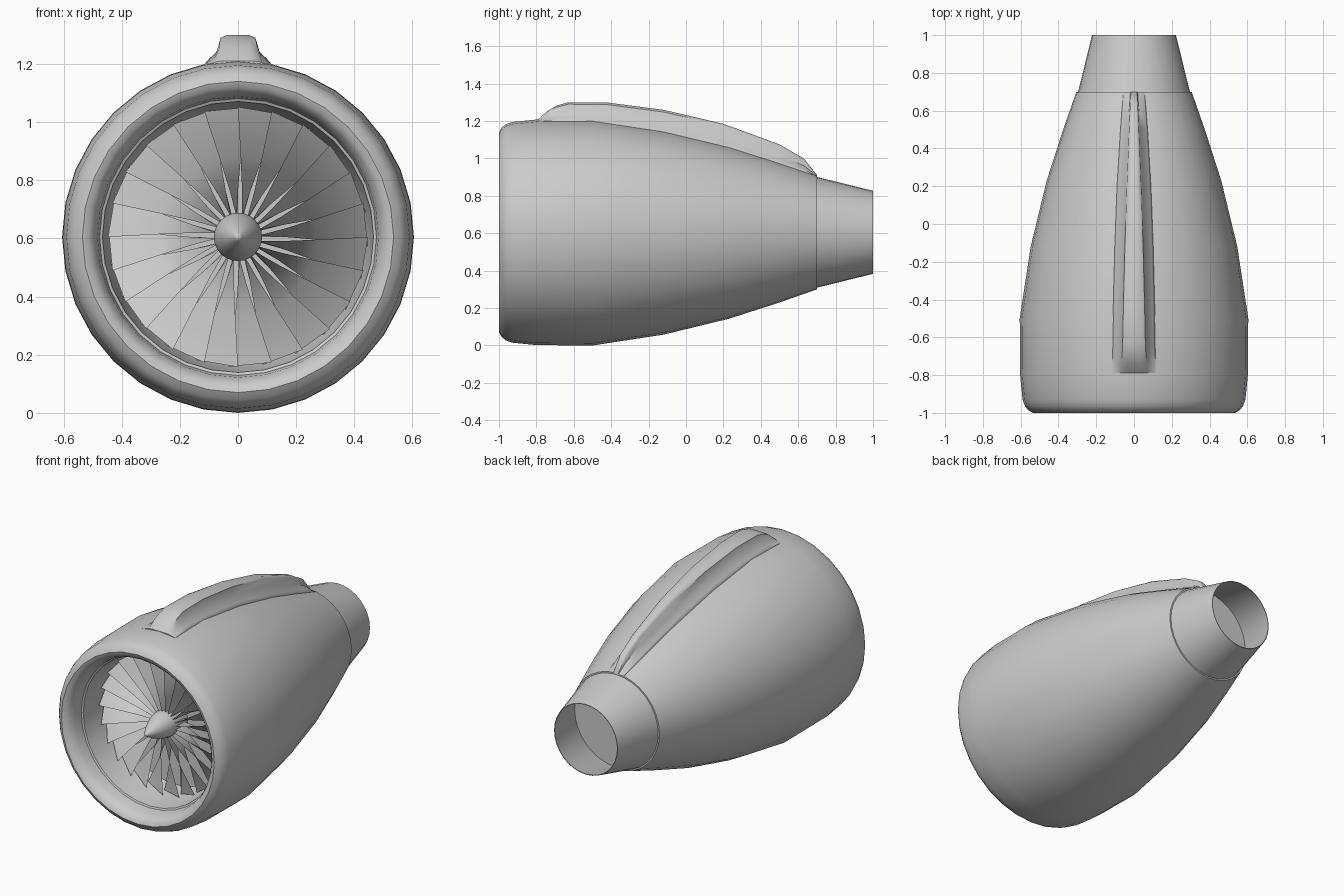
import bpy, bmesh
from math import sin, cos, pi, radians, sqrt

if "Cube" in bpy.data.objects:
    bpy.data.objects.remove(bpy.data.objects["Cube"], do_unlink=True)

AXIS = 0.605   # height of the engine axis
GREY = (0.6, 0.6, 0.6, 1)
metal = bpy.data.materials.new("plain_grey")
metal.use_nodes = True
metal.diffuse_color = GREY
metal.node_tree.nodes["Principled BSDF"].inputs["Base Color"].default_value = GREY


def finish(name, bm, angle=35, recalc=True):
    if recalc:
        bmesh.ops.recalc_face_normals(bm, faces=bm.faces)
    mesh = bpy.data.meshes.new(name)
    bm.to_mesh(mesh)
    bm.free()
    mesh.materials.append(metal)
    ob = bpy.data.objects.new(name, mesh)
    bpy.context.collection.objects.link(ob)
    bpy.ops.object.select_all(action="DESELECT")
    ob.select_set(True)
    bpy.context.view_layer.objects.active = ob
    if angle:
        bpy.ops.object.shade_smooth_by_angle(angle=radians(angle))
    return ob


def polar(bm, r, a, y):
    return bm.verts.new((r * sin(a), y, AXIS + r * cos(a)))


def lathe(name, profile, n=32, angle=35):
    """Revolve (y, radius) points around the engine axis."""
    bm = bmesh.new()
    rings = [[polar(bm, r, 2 * pi * i / n, y) for i in range(n)] for y, r in profile]
    for a, b in zip(rings, rings[1:]):
        for i in range(n):
            j = (i + 1) % n
            bm.faces.new((a[i], a[j], b[j], b[i]))
    bmesh.ops.remove_doubles(bm, verts=bm.verts, dist=1e-5)
    return finish(name, bm, angle)


# Outer cowl, from front lip to rear edge
cowl = [(-1, .535), (-.985, .56), (-.965, .577), (-.93, .59), (-.8, .603),
        (-.5, .605), (-.12, .547), (.23, .462), (.5, .375), (.7, .305)]
# Intake lip, duct wall and the wall behind the fan
duct = [(.7, .28), (.4, .35), (-.62, .43), (-.62, 0)]
intake = [(-.7, .45), (-.88, .466), (-.885, .476), (-.94, .483), (-.975, .498), (-.993, .515)]
lathe("nacelle", duct[::-1][:2] + intake + cowl + duct[:1])

# Exhaust nozzle, open at the back
lathe("exhaust_nozzle", [(.7, 0), (.7, .288), (1, .218), (1, .222), (.7, .296)])

# Nose spinner
lathe("spinner", [(-.93, 0), (-.915, .015), (-.86, .045), (-.79, .073), (-.74, .083), (-.62, .083)], 24)

# Fan blades: radius, leading angle, trailing angle, chord depth
BLADES = 24
stations = [(.07, 11, 14, .1), (.16, 5, 15, .09), (.27, 2, 17, .08), (.447, 0, 19, .06)]
bm = bmesh.new()
for k in range(BLADES):
    turn = 2 * pi * k / BLADES
    rows = [(polar(bm, r, turn + radians(lead), -.75),
             polar(bm, r, turn + radians(trail), -.75 + depth))
            for r, lead, trail, depth in stations]
    for (a, b), (c, d) in zip(rows, rows[1:]):
        bm.faces.new((a, b, d, c))
finish("fan_blades", bm, recalc=False)


def cowl_radius(y):
    for (y0, r0), (y1, r1) in zip(cowl, cowl[1:]):
        if y0 <= y <= y1:
            return r0 + (r1 - r0) * (y - y0) / (y1 - y0)
    return cowl[-1][1]


# Pylon fairing on top: (y, crest height, base half width, crest half width)
sections = [(-.79, 1.21, .115, .07), (-.74, 1.255, .114, .066), (-.69, 1.283, .113, .063),
            (-.63, 1.3, .112, .06), (-.43, 1.3, .11, .056), (-.12, 1.26, .102, .048),
            (.2, 1.185, .09, .038), (.5, 1.075, .072, .026), (.63, 1.0, .062, .02),
            (.7, .912, .055, .016)]
bm = bmesh.new()
loops = []
for y, top, base, crest in sections:
    r = cowl_radius(y)
    foot = AXIS + sqrt(r * r - base * base)
    rise = top - foot
    half = [(base, foot - .02), (base, foot + .04 * rise), (base * .9, foot + .17 * rise),
            (crest * 1.2, foot + .45 * rise), (crest, top - .1 * rise), (crest * .6, top)]
    outline = half + [(-x, z) for x, z in reversed(half)]
    loops.append([bm.verts.new((x, y, z)) for x, z in outline])
for a, b in zip(loops, loops[1:]):
    for i in range(len(a)):
        j = (i + 1) % len(a)
        bm.faces.new((a[i], a[j], b[j], b[i]))
bm.faces.new(loops[0])
bm.faces.new(loops[-1])
finish("pylon_fairing", bm, 45)
